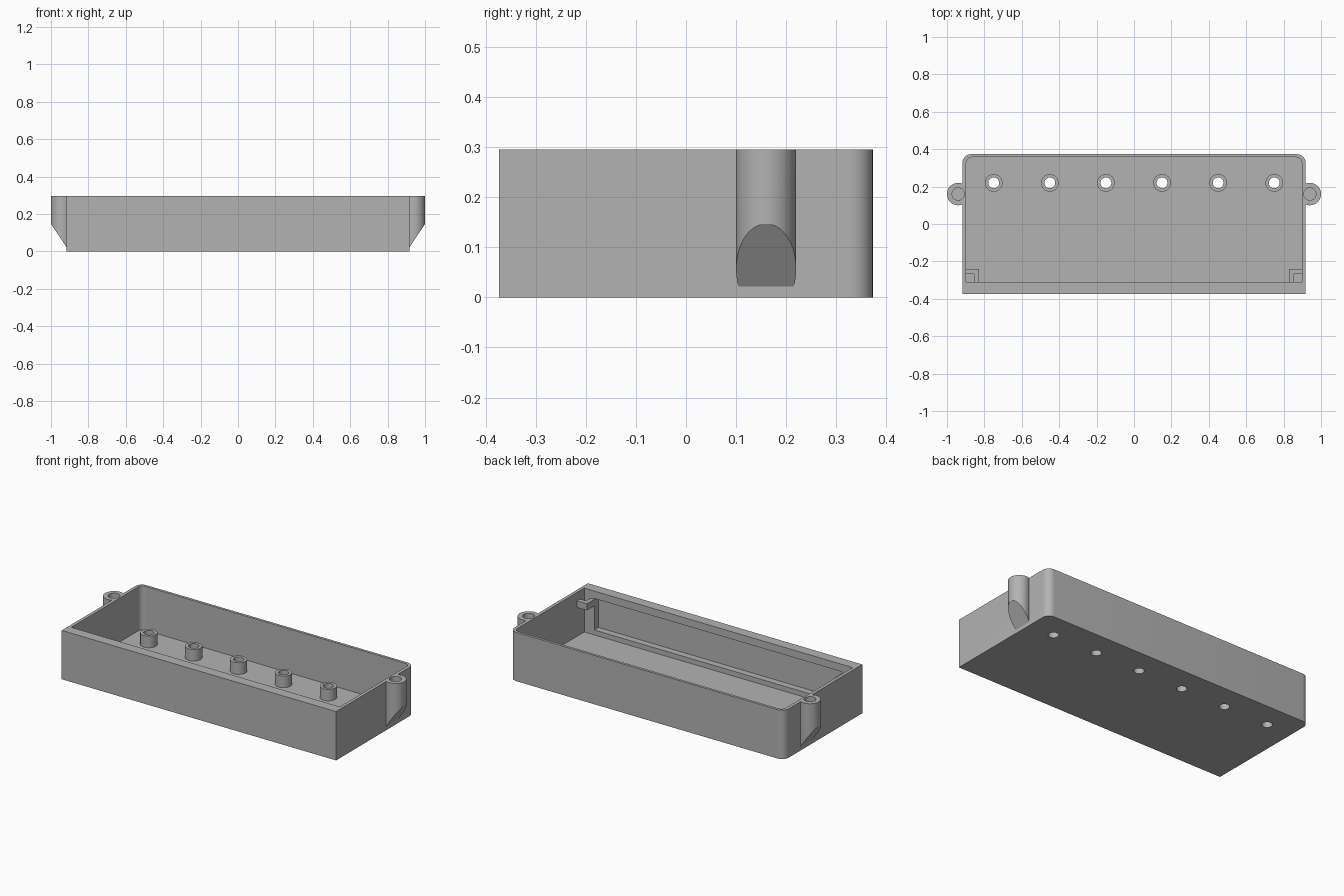
import bpy, bmesh, math
from mathutils import Vector

cube = bpy.data.objects.get("Cube")
if cube:
    bpy.data.objects.remove(cube, do_unlink=True)

grey = bpy.data.materials.new("plain grey")
grey.use_nodes = True
colour = (0.45, 0.45, 0.45, 1)
grey.diffuse_color = colour
grey.node_tree.nodes["Principled BSDF"].inputs["Base Color"].default_value = colour

W, D, H = 0.917, 0.373, 0.295       # half width, half depth, height
FLOOR, WALL, FRONT = 0.03, 0.02, -0.31
EAR_X, EAR_Y, EAR_R = 0.94, 0.16, 0.06
parts = []


def arc(cx, cy, r, a0, a1, n):
    """Points along an arc, angles in degrees."""
    angles = [math.radians(a0 + (a1 - a0) * i / n) for i in range(n + 1)]
    return [(cx + r * math.cos(a), cy + r * math.sin(a)) for a in angles]


def circle(cx, cy, r):
    return arc(cx, cy, r, 0, 360, 40)[:-1]


def prism(name, outlines, z0, z1, slope=None):
    """Extrude closed outlines upwards, optionally trimming below a plane."""
    bm = bmesh.new()
    for pts in outlines:
        face = bm.faces.new([bm.verts.new((x, y, z0)) for x, y in pts])
        grown = bmesh.ops.extrude_face_region(bm, geom=[face])["geom"]
        top = [v for v in grown if isinstance(v, bmesh.types.BMVert)]
        bmesh.ops.translate(bm, verts=top, vec=(0, 0, z1 - z0))
    if slope:
        geom = bm.verts[:] + bm.edges[:] + bm.faces[:]
        cut = bmesh.ops.bisect_plane(bm, geom=geom, plane_co=slope[0],
                                     plane_no=slope[1], clear_outer=True)
        edges = [e for e in cut["geom_cut"] if isinstance(e, bmesh.types.BMEdge)]
        bmesh.ops.contextual_create(bm, geom=edges)
    bmesh.ops.recalc_face_normals(bm, faces=bm.faces)
    mesh = bpy.data.meshes.new(name)
    bm.to_mesh(mesh)
    bm.free()
    mesh.materials.append(grey)
    obj = bpy.data.objects.new(name, mesh)
    bpy.context.collection.objects.link(obj)
    parts.append(obj)
    return obj


def cut(target, cutter):
    mod = target.modifiers.new("cut", "BOOLEAN")
    mod.operation, mod.solver, mod.object = "DIFFERENCE", "EXACT", cutter


def tray_outline(half, front, back, r):
    """Rectangle with square front corners and rounded back corners."""
    return ([(-half, front), (half, front)]
            + arc(half - r, back - r, r, 0, 90, 10)
            + arc(-half + r, back - r, r, 90, 180, 10))


# Tray body, its cavity and the recess inside the thick front wall
tray = prism("tray", [tray_outline(W, -D, D, 0.045)], 0, H)
cavity = prism("cavity_cutter", [tray_outline(W - WALL, FRONT, D - 0.016, 0.029)],
               FLOOR, H + 0.1)
recess = prism("recess_cutter", [[(-0.83, -0.35), (0.83, -0.35),
                                  (0.83, -0.25), (-0.83, -0.25)]], 0.06, 0.25)

# Row of hollow standoffs, open through the floor
spots = [-0.75 + 0.3 * i for i in range(6)]
standoffs = prism("standoffs", [circle(x, 0.22, 0.047) for x in spots], FLOOR, 0.1)
bores = prism("bore_cutter", [circle(x, 0.22, 0.029) for x in spots], -0.1, 0.2)

# Side screw ears with sloped undersides and blind holes
ear_holes = prism("ear_hole_cutter",
                  [circle(s * EAR_X, EAR_Y, 0.033) for s in (-1, 1)], 0.17, H + 0.1)
a = math.degrees(math.acos((W - EAR_X) / EAR_R))
for side, s in (("left", 1), ("right", -1)):
    pts = [(s * x, y) for x, y in arc(EAR_X, EAR_Y, EAR_R, -a, a, 32)]
    ear = prism(side + "_screw_ear", [pts], 0, H,
                (Vector((s, 0, 0.147)), Vector((s * 0.125, 0, -0.083))))
    cut(ear, ear_holes)

    # Angled bracket enclosing a small square pocket in each front corner
    x0, x1, x2 = (s * v for v in (W - WALL, 0.855, 0.83))
    prism(side + "_corner_bracket",
          [[(x0, -0.24), (x2, -0.24), (x2, FRONT), (x1, FRONT),
            (x1, -0.268), (x0, -0.268)]], 0.205, 0.245)

for cutter in (cavity, recess, bores, ear_holes):
    cut(tray, cutter)
cut(standoffs, bores)

# Bake the cuts, then drop the cutters
graph = bpy.context.evaluated_depsgraph_get()
baked = [(o, bpy.data.meshes.new_from_object(o.evaluated_get(graph)))
         for o in parts if o.modifiers]
for obj, mesh in baked:
    obj.modifiers.clear()
    obj.data = mesh
for cutter in (cavity, recess, bores, ear_holes):
    parts.remove(cutter)
    bpy.data.objects.remove(cutter, do_unlink=True)

# Smooth the round surfaces and keep the edges sharp
bpy.ops.object.select_all(action="DESELECT")
for obj in parts:
    obj.select_set(True)
bpy.context.view_layer.objects.active = tray
bpy.ops.object.shade_smooth_by_angle(angle=math.radians(30))
